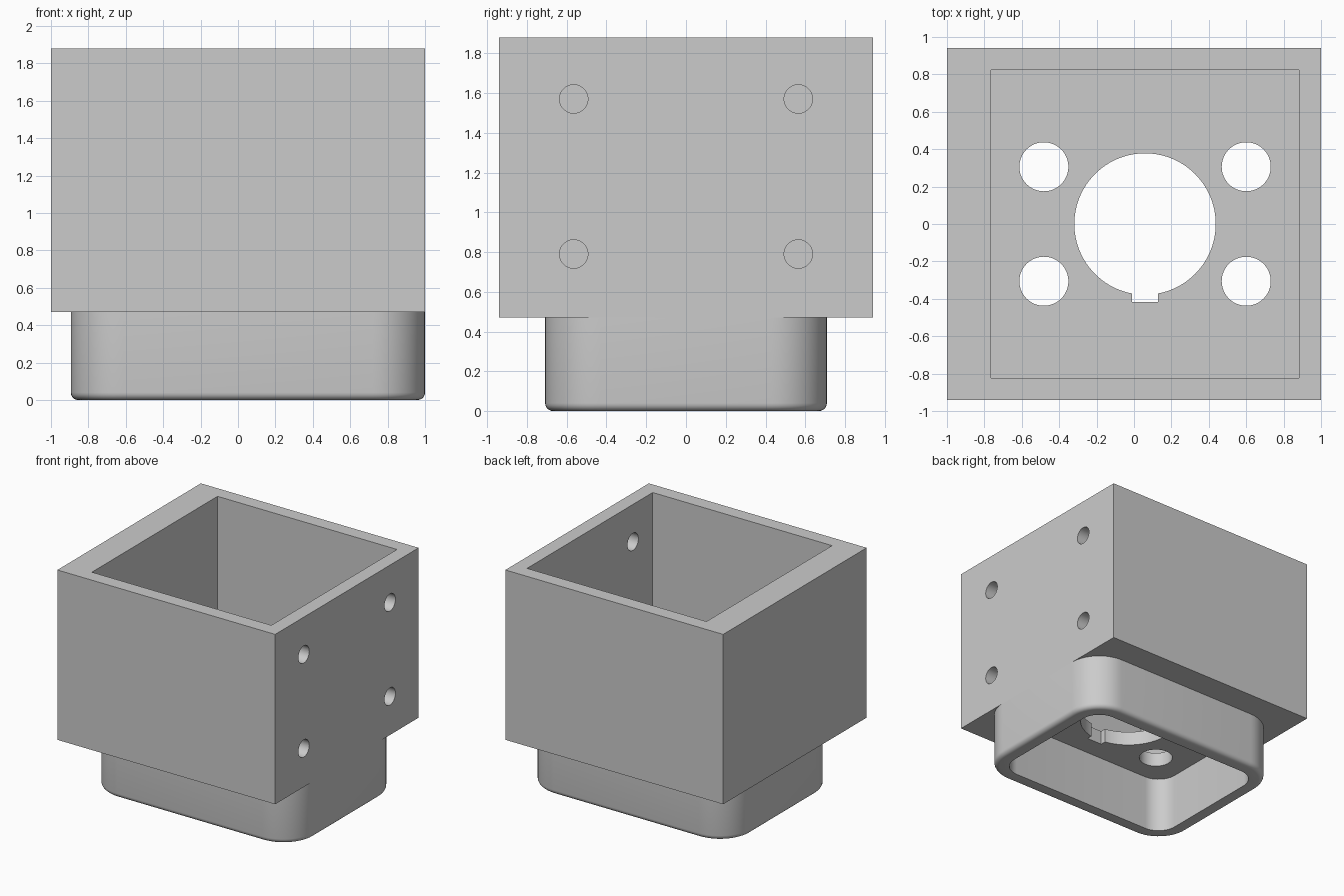
import bpy, bmesh
from math import cos, sin, pi

if "Cube" in bpy.data.objects:
    bpy.data.objects.remove(bpy.data.objects["Cube"], do_unlink=True)

grey = bpy.data.materials.new("plain grey")
grey.use_nodes = True
grey.diffuse_color = (0.6, 0.6, 0.6, 1)
grey.node_tree.nodes["Principled BSDF"].inputs["Base Color"].default_value = (0.6, 0.6, 0.6, 1)

FLOOR_Z, TOP_Z, WALL = 0.47, 1.88, 0.118
CAVITY_X = 0.059      # the cavity and floor holes share this centre


def rectangle(cx, cy, hx, hy, r=0, steps=12):
    """Outline of a rectangle, with rounded corners if r is given."""
    if not r:
        return [(cx + sx * hx, cy + sy * hy) for sx, sy in ((1, 1), (-1, 1), (-1, -1), (1, -1))]
    pts = []
    for i, (sx, sy) in enumerate(((1, 1), (-1, 1), (-1, -1), (1, -1))):
        for k in range(steps + 1):
            a = (i + k / steps) * pi / 2
            pts.append((cx + sx * (hx - r) + r * cos(a), cy + sy * (hy - r) + r * sin(a)))
    return pts


def circle(cx, cy, r, n=64):
    return [(cx + r * cos(2 * pi * i / n), cy + r * sin(2 * pi * i / n)) for i in range(n)]


def prism(name, outline, low, high, along_x=False, fillet=0):
    """Extrude an outline along z, or a (y, z) outline along x."""
    bm = bmesh.new()
    place = (lambda p: (low, p[0], p[1])) if along_x else (lambda p: (p[0], p[1], low))
    base = bm.faces.new([bm.verts.new(place(p)) for p in outline])
    out = bmesh.ops.extrude_face_region(bm, geom=[base], use_keep_orig=True)
    move = (high - low, 0, 0) if along_x else (0, 0, high - low)
    bmesh.ops.translate(bm, vec=move, verts=[v for v in out["geom"] if isinstance(v, bmesh.types.BMVert)])
    bmesh.ops.recalc_face_normals(bm, faces=bm.faces)
    if fillet:
        rim = [e for e in bm.edges if all(abs(v.co.z - low) < 1e-5 for v in e.verts)]
        bmesh.ops.bevel(bm, geom=rim, offset=fillet, segments=5, profile=0.5, affect='EDGES')
    mesh = bpy.data.meshes.new(name)
    bm.to_mesh(mesh)
    bm.free()
    mesh.materials.append(grey)
    obj = bpy.data.objects.new(name, mesh)
    bpy.context.collection.objects.link(obj)
    return obj


def cut(obj, cutters):
    """Subtract the cutters, bake the result and remove them."""
    for c in cutters:
        c.hide_render = True
        mod = obj.modifiers.new(c.name, 'BOOLEAN')
        mod.operation, mod.solver, mod.object = 'DIFFERENCE', 'EXACT', c
    bpy.context.view_layer.update()
    graph = bpy.context.evaluated_depsgraph_get()
    mesh = bpy.data.meshes.new_from_object(obj.evaluated_get(graph))
    obj.modifiers.clear()
    obj.data = mesh
    for c in cutters:
        bpy.data.objects.remove(c, do_unlink=True)


def smooth(obj):
    bpy.ops.object.select_all(action='DESELECT')
    obj.select_set(True)
    bpy.context.view_layer.objects.active = obj
    bpy.ops.object.shade_smooth_by_angle(angle=pi / 6)


# Open-topped box with one thicker side wall
housing = prism("housing", rectangle(0, 0, 1, 0.941), FLOOR_Z, TOP_Z)
below, above = FLOOR_Z - 0.1, FLOOR_Z + 0.3
cutters = [
    prism("cavity_cutter", rectangle(CAVITY_X, 0, 0.824, 0.824), FLOOR_Z + WALL, TOP_Z + 0.1),
    prism("shaft_cutter", circle(CAVITY_X, 0, 0.378, 96), below, above),
    prism("keyway_cutter", rectangle(CAVITY_X, -0.318, 0.07, 0.1), below - 0.05, above + 0.05),
]
for sx in (-1, 1):
    for sy in (-1, 1):
        # Floor holes, then screw holes in the thin side wall
        cutters.append(prism("floor_hole_cutter", circle(CAVITY_X + sx * 0.541, sy * 0.306, 0.131), below, above))
        cutters.append(prism("screw_hole_cutter", circle(sx * 0.565, 1.18 + sy * 0.39, 0.0715, 48),
                             0.8, 1.1, along_x=True))
cut(housing, cutters)
smooth(housing)

# Hollow rounded collar under the box, flush with the thin wall
collar = prism("collar", rectangle(0.053, 0, 0.947, 0.709, 0.28), 0, FLOOR_Z, fillet=0.04)
cut(collar, [prism("collar_cutter", rectangle(0.053, 0, 0.947 - WALL, 0.709 - WALL, 0.165), -0.1, FLOOR_Z + 0.1)])
smooth(collar)
